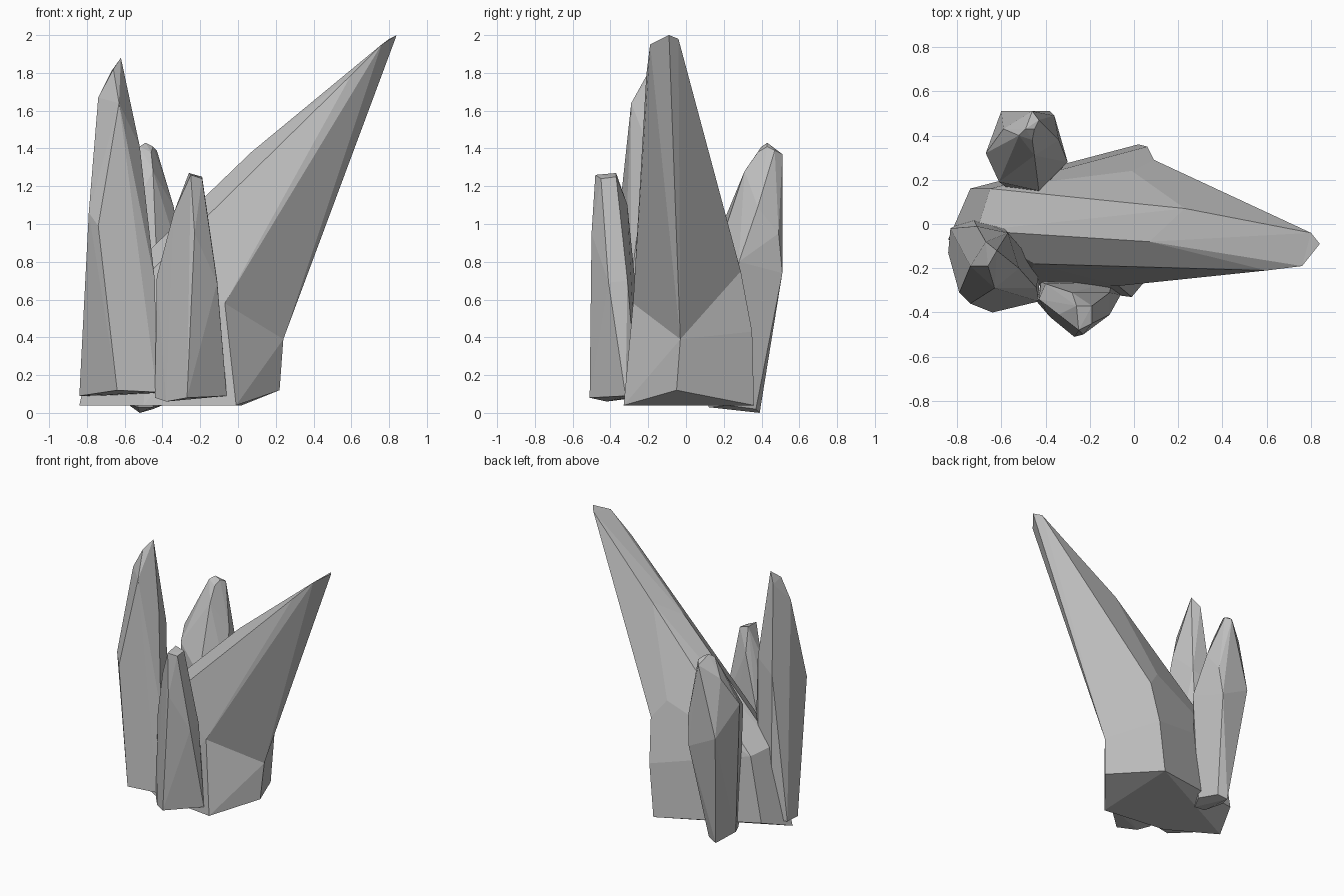
import bpy
import bmesh
import math

cube = bpy.data.objects.get("Cube")
if cube:
    bpy.data.objects.remove(cube, do_unlink=True)

# One plain stone colour for the whole cluster
stone = bpy.data.materials.new("grey_crystal")
stone.use_nodes = True
grey = (.52, .52, .52, 1)
stone.diffuse_color = grey
shader = stone.node_tree.nodes["Principled BSDF"]
shader.inputs["Base Color"].default_value = grey
shader.inputs["Roughness"].default_value = .8


def crystal(name, *sections):
    """Wrap irregular cross-sections in one faceted convex shard."""
    bm = bmesh.new()
    for section in sections:
        for corner in section:
            bm.verts.new(corner)
    hull = bmesh.ops.convex_hull(bm, input=bm.verts[:])

    # Drop corners swallowed by the hull
    spare = set(hull["geom_interior"]) | set(hull["geom_unused"])
    loose = [item for item in spare if isinstance(item, bmesh.types.BMVert)]
    bmesh.ops.delete(bm, geom=loose, context='VERTS')

    # Merge nearly flat neighbours into clean cut facets
    bmesh.ops.dissolve_limit(bm, angle_limit=math.radians(3),
                             verts=bm.verts[:], edges=bm.edges[:])
    bmesh.ops.recalc_face_normals(bm, faces=bm.faces[:])

    mesh = bpy.data.meshes.new(name)
    bm.to_mesh(mesh)
    bm.free()
    mesh.materials.append(stone)
    shard = bpy.data.objects.new(name, mesh)
    bpy.context.scene.collection.objects.link(shard)
    return shard


# Large shard: an upright foot and a leaning spire meet at a shared waist
large_waist = [(-.07, -.28, .58), (.24, -.03, .39), (.09, .29, .75),
               (-.01, .24, .88), (-.65, .16, .6), (-.71, -.03, .63),
               (-.45, -.18, .76)]

large_base = [(-.84, -.07, .04), (-.5, -.27, .04), (-.01, -.33, .04),
              (.22, -.05, .12), (.02, .36, .04), (-.74, .16, .12)]
large_heel = [(.06, .35, .43)]
crystal("large_crystal_foot", large_base, large_heel, large_waist)

large_shoulder = [(.07, -.08, 1.38), (.23, .07, 1.49), (.6, -.21, 1.79)]
large_tip = [(.76, -.19, 1.95), (.84, -.09, 2), (.8, -.04, 1.98),
             (.75, -.05, 1.94)]
crystal("large_crystal_spire", large_waist, large_shoulder, large_tip)

# Tall upright shard at the outer side
side_base = [(-.84, -.13, .09), (-.83, -.02, .09), (-.73, .03, .09),
             (-.6, 0, .09), (-.43, -.2, .1), (-.43, -.35, .11),
             (-.64, -.4, .12)]
side_waist = [(-.74, -.36, .99), (-.79, -.31, 1.06), (-.71, -.01, 1.16),
              (-.57, -.04, 1.25), (-.44, -.29, .7)]
side_shoulder = [(-.63, -.29, 1.64), (-.74, -.19, 1.67), (-.52, -.2, 1.41)]
side_tip = [(-.66, -.19, 1.82), (-.67, -.08, 1.81), (-.62, -.12, 1.88)]
crystal("tall_side_crystal", side_base, side_waist, side_shoulder, side_tip)

# Short shard standing at the front
front_base = [(-.44, -.35, .08), (-.38, -.42, .06), (-.27, -.51, .08),
              (-.06, -.32, .09), (-.1, -.26, .09), (-.42, -.26, .08)]
front_waist = [(-.43, -.34, .72), (-.11, -.41, .69), (-.11, -.31, .7),
               (-.4, -.27, .7)]
front_shoulder = [(-.34, -.41, 1.06), (-.23, -.5, .95), (-.28, -.31, 1.1)]
front_tip = [(-.26, -.37, 1.27), (-.19, -.37, 1.25), (-.19, -.45, 1.24),
             (-.25, -.48, 1.26)]
crystal("short_front_crystal",
        front_base, front_waist, front_shoulder, front_tip)

# Rear shard, narrow at the foot and swelling at the middle
rear_base = [(-.52, .39, 0), (-.45, .37, .02), (-.59, .25, .05),
             (-.53, .13, .03), (-.45, .12, .03), (-.4, .22, .04)]
rear_waist = [(-.6, .51, .85), (-.38, .51, .74), (-.3, .28, .8),
              (-.43, .15, .8), (-.61, .19, .99), (-.67, .32, 1.06)]
rear_shoulder = [(-.36, .49, .95), (-.34, .38, 1.09), (-.45, .31, 1.28),
                 (-.47, .22, 1), (-.59, .43, 1.27)]
rear_tip = [(-.49, .43, 1.43), (-.45, .43, 1.41), (-.52, .4, 1.41),
            (-.43, .47, 1.39), (-.46, .51, 1.37), (-.46, .38, 1.38)]
crystal("rear_crystal", rear_base, rear_waist, rear_shoulder, rear_tip)
